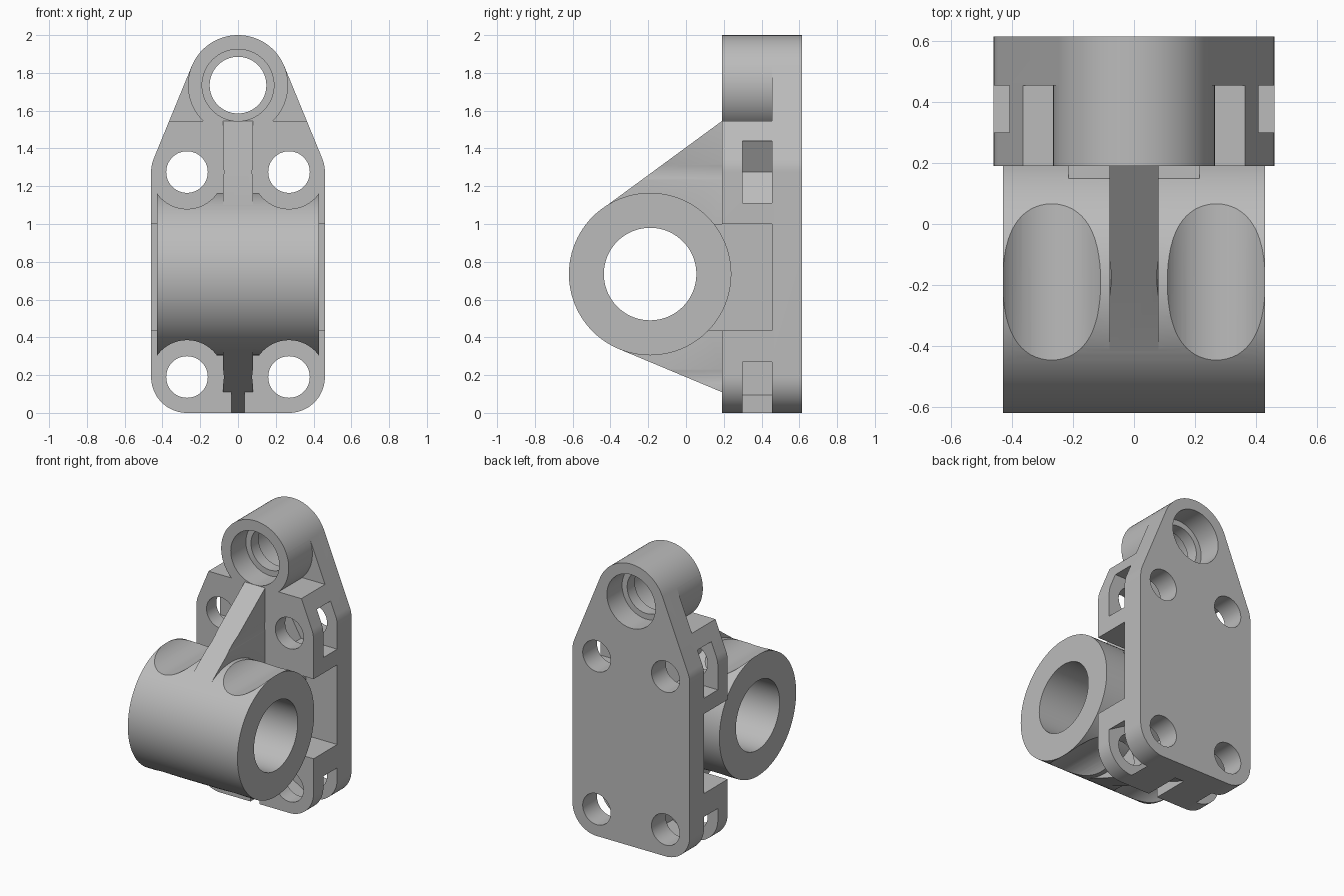
import bpy
import bmesh
from math import sin, cos, radians
from mathutils import Vector

cube = bpy.data.objects.get("Cube")
if cube:
    bpy.data.objects.remove(cube, do_unlink=True)

grey = bpy.data.materials.new("plain grey")
grey.use_nodes = True
colour = (0.5, 0.5, 0.5, 1)
grey.diffuse_color = colour
grey.node_tree.nodes["Principled BSDF"].inputs["Base Color"].default_value = colour


def arc(cx, cz, r, start, end, n=24):
    angles = [radians(start + (end - start) * i / n) for i in range(n + 1)]
    return [(cx + r * cos(a), cz + r * sin(a)) for a in angles]


def circle(cx, cz, r, n=72):
    return arc(cx, cz, r, 0, 360, n)[:-1]


def rect(a0, a1, z0, z1):
    return [(a0, z0), (a1, z0), (a1, z1), (a0, z1)]


def mirrored(points):
    return [(-x, z) for x, z in reversed(points)]


def prism(name, profile, lo, hi, axis="y"):
    """Extrude a profile (x,z along y, or y,z along x) between lo and hi."""
    bm = bmesh.new()
    place = (lambda a, z: (a, lo, z)) if axis == "y" else (lambda a, z: (lo, a, z))
    face = bm.faces.new([bm.verts.new(place(a, z)) for a, z in profile])
    out = bmesh.ops.extrude_face_region(bm, geom=[face])
    move = Vector((0, hi - lo, 0)) if axis == "y" else Vector((hi - lo, 0, 0))
    bmesh.ops.translate(bm, vec=move, verts=[v for v in out["geom"] if isinstance(v, bmesh.types.BMVert)])
    bmesh.ops.recalc_face_normals(bm, faces=bm.faces)
    mesh = bpy.data.meshes.new(name)
    bm.to_mesh(mesh)
    bm.free()
    mesh.materials.append(grey)
    obj = bpy.data.objects.new(name, mesh)
    bpy.context.collection.objects.link(obj)
    return obj


def combine(target, other, operation):
    mod = target.modifiers.new(operation, "BOOLEAN")
    mod.operation = operation
    mod.solver = "EXACT"
    mod.object = other
    bpy.context.view_layer.objects.active = target
    bpy.ops.object.modifier_apply(modifier=mod.name)
    bpy.data.objects.remove(other, do_unlink=True)


def cut(target, profile, lo, hi, axis="y"):
    combine(target, prism("cutter", profile, lo, hi, axis), "DIFFERENCE")


# Main dimensions
FRONT, FLOOR, BACK = 0.19, 0.455, 0.615
HOLE_X, LOW_Z, HIGH_Z = 0.27, 0.19, 1.275
BOSS_Z, BOSS_R, TANGENT = 1.735, 0.265, 22.3
BARREL_Y, BARREL_Z, BARREL_R = -0.19, 0.735, 0.43
holes = [(HOLE_X, LOW_Z, -30), (HOLE_X, HIGH_Z, 0)]

# Mounting plate: rounded lower corners, tapering to the top boss
right = (arc(HOLE_X, LOW_Z, 0.19, -90, 0) + arc(HOLE_X, HIGH_Z, 0.19, 0, TANGENT, 8)
         + arc(0, BOSS_Z, BOSS_R, TANGENT, 90))
bracket = prism("bracket", right + mirrored(right)[1:], FRONT, BACK)

# Side pockets, and clearance beside the boss
pocket = rect(0.215, 0.7, 0.435, 1.0)
shoulder = [(0.6, 1.545), (0.6, 1.836)] + arc(0, BOSS_Z, BOSS_R, 22, -45.8)
for profile in (pocket, shoulder):
    cut(bracket, profile, 0, FLOOR)
    cut(bracket, mirrored(profile), 0, FLOOR)
cut(bracket, rect(-0.035, 0.035, -0.1, 0.11), 0, FLOOR)

# Barrel and central rib, relieved in front of the screw holes
barrel = prism("barrel", circle(BARREL_Y, BARREL_Z, BARREL_R, 96), -0.43, 0.43, "x")
rib = prism("rib", [(FRONT, 1.545), (-0.444, 1.08), (-0.3, BARREL_Z), (-0.355, 0.338),
                    (FRONT, 0.11), (FLOOR, 0.003), (0.5, 0.003), (0.5, 1.5)], -0.08, 0.08, "x")
combine(barrel, rib, "UNION")
for x, z, _ in holes:
    for side in (1, -1):
        cut(barrel, circle(side * x, z, 0.195), -1, FRONT)
cut(barrel, circle(BARREL_Y, BARREL_Z, 0.245), -1, 1, "x")

# Neck joining barrel and plate
combine(bracket, prism("neck", rect(0.08, 0.3, 0.435, 1.0), -0.215, 0.215, "x"), "UNION")
combine(bracket, barrel, "UNION")

# Screw holes and hexagonal nut slots opening outwards
for x, z, tilt in holes:
    t = radians(tilt)
    local = [(0.4, 0.165)] + arc(0, 0, 0.188, 120, 240, 2) + [(0.4, -0.165)]
    slot = [(x + a * cos(t) - b * sin(t), z + a * sin(t) + b * cos(t)) for a, b in local]
    for shape in (slot, mirrored(slot)):
        cut(bracket, shape, 0.3, FLOOR)
    for side in (1, -1):
        cut(bracket, circle(side * x, z, 0.11), 0, 1)

# Boss bore with an inner lip
cut(bracket, circle(0, BOSS_Z, 0.15), 0, 1)
cut(bracket, circle(0, BOSS_Z, 0.19), 0, 0.36)
cut(bracket, circle(0, BOSS_Z, 0.19), 0.445, 1)

bpy.ops.object.select_all(action="DESELECT")
bracket.select_set(True)
bpy.context.view_layer.objects.active = bracket
bpy.ops.object.shade_smooth_by_angle(angle=radians(25))
